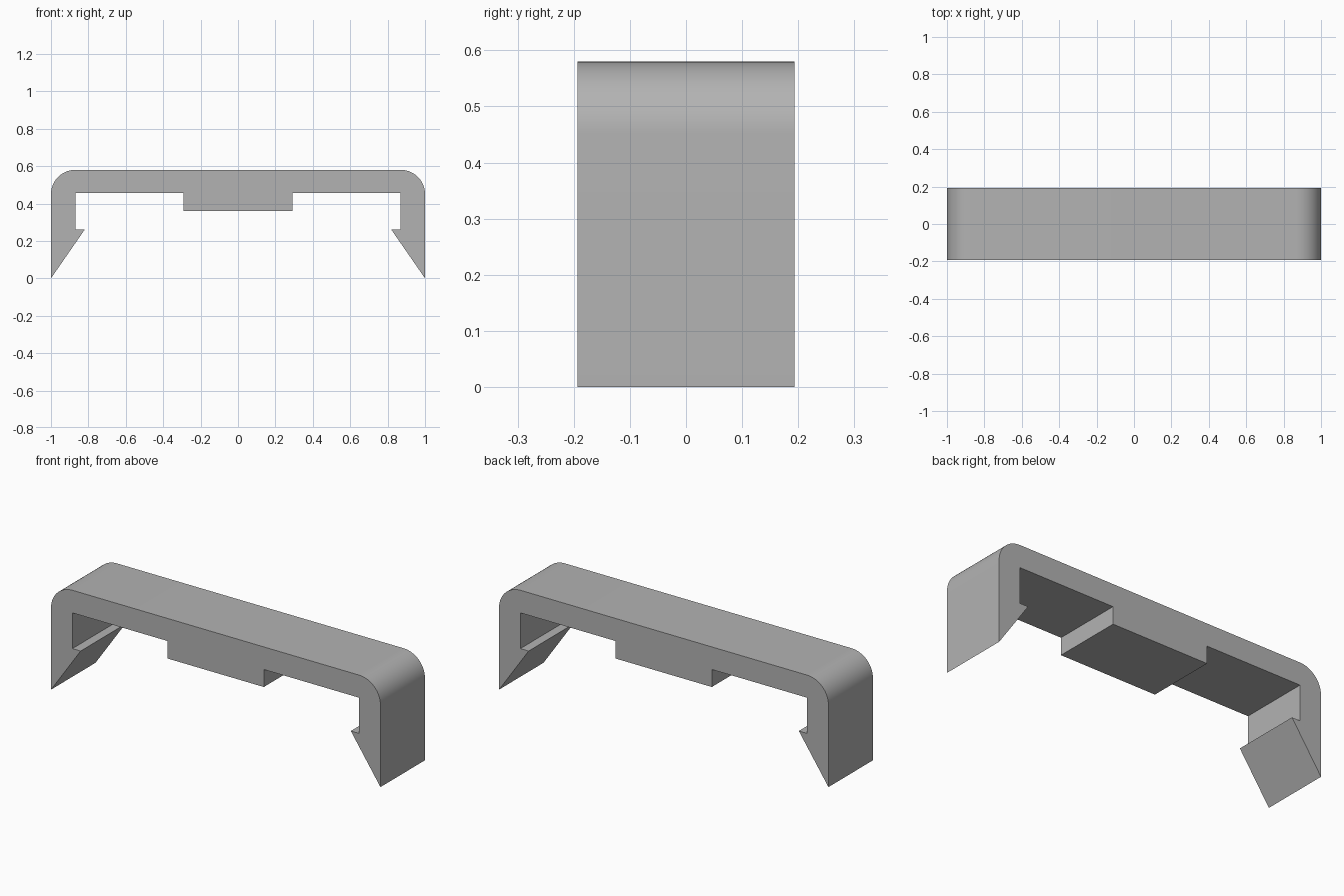
import bpy, bmesh, math
from mathutils import Vector

cube = bpy.data.objects.get("Cube")
if cube:
    bpy.data.objects.remove(cube, do_unlink=True)

HALF_DEPTH = 0.193
TOP, RADIUS, STEPS = 0.58, 0.13, 16

# Plain grey plastic
grey = bpy.data.materials.new("grey plastic")
grey.use_nodes = True
colour = (0.45, 0.45, 0.45, 1)
grey.diffuse_color = colour
grey.node_tree.nodes["Principled BSDF"].inputs["Base Color"].default_value = colour

# Half profile: centre pad, inner arm, hook barb, tip, then the rounded shoulder
half = [(0.292, 0.36), (0.292, 0.456), (0.87, 0.456), (0.87, 0.26),
        (0.82, 0.26), (1.0, 0.0)]
for i in range(STEPS + 1):
    a = math.pi / 2 * i / STEPS
    half.append((1 - RADIUS + RADIUS * math.cos(a),
                 TOP - RADIUS + RADIUS * math.sin(a)))
profile = half + [(-x, z) for x, z in reversed(half)]

# Extrude the full outline through the depth of the clip
bm = bmesh.new()
face = bm.faces.new([bm.verts.new((x, -HALF_DEPTH, z)) for x, z in profile])
result = bmesh.ops.extrude_face_region(bm, geom=[face], use_keep_orig=True)
moved = [v for v in result["geom"] if isinstance(v, bmesh.types.BMVert)]
bmesh.ops.translate(bm, verts=moved, vec=Vector((0, 2 * HALF_DEPTH, 0)))
bmesh.ops.recalc_face_normals(bm, faces=bm.faces)

mesh = bpy.data.meshes.new("snap_clip")
bm.to_mesh(mesh)
bm.free()
mesh.materials.append(grey)
clip = bpy.data.objects.new("snap_clip", mesh)
bpy.context.collection.objects.link(clip)

# Smooth shoulders, crisp edges elsewhere
bpy.ops.object.select_all(action="DESELECT")
clip.select_set(True)
bpy.context.view_layer.objects.active = clip
bpy.ops.object.shade_smooth_by_angle(angle=math.radians(30))
